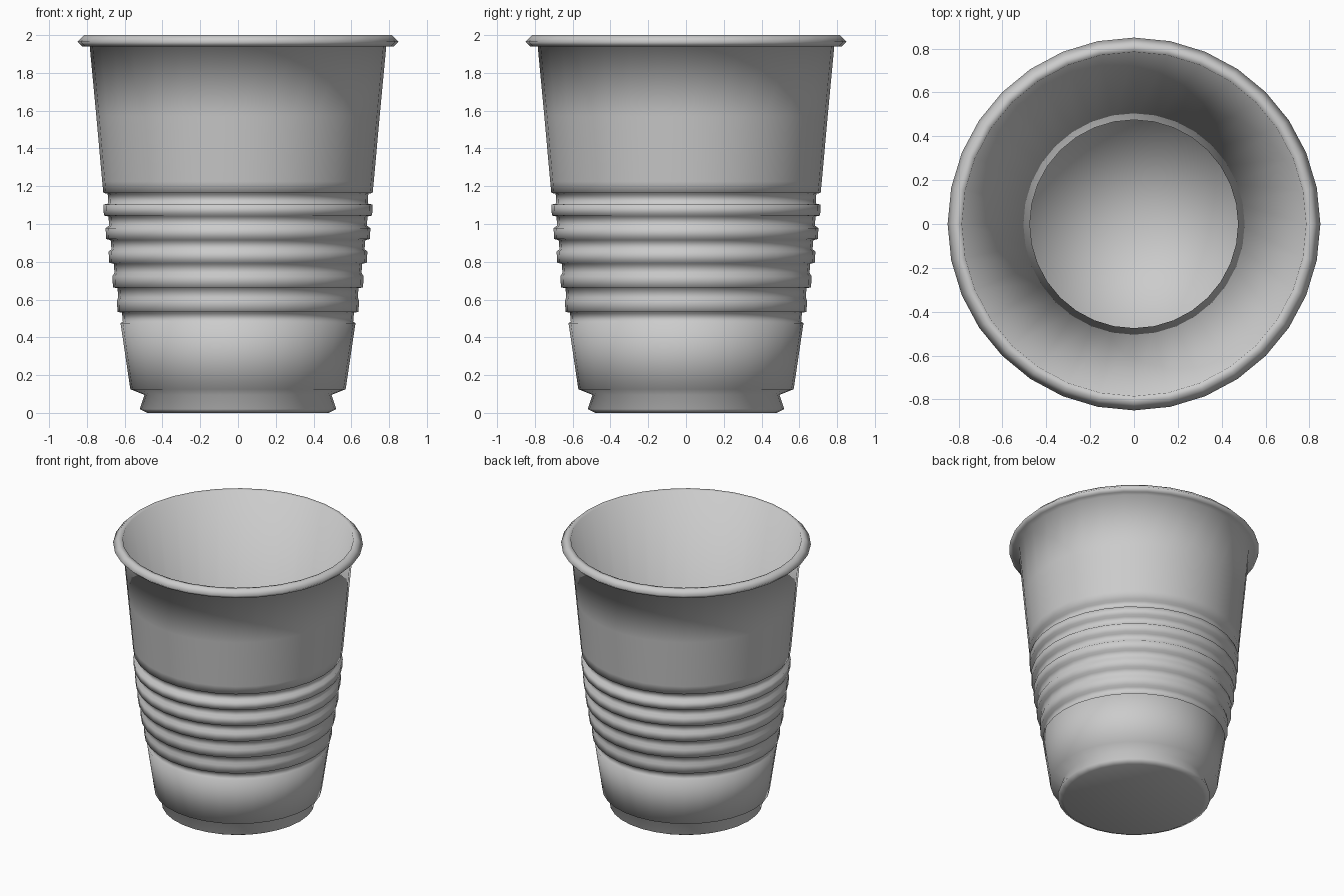
import bpy
import bmesh
from math import cos, sin, tau

if "Cube" in bpy.data.objects:
    bpy.data.objects.remove(bpy.data.objects["Cube"], do_unlink=True)

SIDES = 32

plastic = bpy.data.materials.new("light grey plastic")
plastic.use_nodes = True
colour = (0.6, 0.6, 0.6, 1)
plastic.diffuse_color = colour
plastic.node_tree.nodes["Principled BSDF"].inputs["Base Color"].default_value = colour


def lathe(name, profile):
    """Spin a radius/height profile round z; the last point is on the axis."""
    bm = bmesh.new()
    rings = [[bm.verts.new((r * cos(tau * i / SIDES), r * sin(tau * i / SIDES), z))
              for i in range(SIDES)] for r, z in profile[:-1]]
    for low, high in zip(rings, rings[1:]):
        for i in range(SIDES):
            j = (i + 1) % SIDES
            bm.faces.new((low[i], low[j], high[j], high[i]))
    # Underside and inner floor
    bm.faces.new(rings[0][::-1])
    centre = bm.verts.new((0, 0, profile[-1][1]))
    for i in range(SIDES):
        bm.faces.new((rings[-1][i], rings[-1][(i + 1) % SIDES], centre))
    for face in bm.faces:
        face.smooth = True
    mesh = bpy.data.meshes.new(name)
    bm.to_mesh(mesh)
    bm.free()
    mesh.materials.append(plastic)
    obj = bpy.data.objects.new(name, mesh)
    bpy.context.collection.objects.link(obj)
    return obj


# Foot and lower wall
profile = [(0.48, 0), (0.52, 0.02), (0.495, 0.095), (0.57, 0.125), (0.622, 0.475)]

# Five grip ribs, each with a groove below it
for bottom, radius in ((0.535, 0.638), (0.665, 0.662), (0.795, 0.682),
                       (0.92, 0.698), (1.045, 0.71)):
    profile += [(radius - 0.028, bottom - 0.053), (radius - 0.024, bottom - 0.005),
                (radius, bottom), (radius + 0.003, bottom + 0.058)]

# Top groove, upper wall and rolled rim
profile += [(0.687, 1.108), (0.69, 1.16), (0.713, 1.165), (0.719, 1.225),
            (0.75, 1.57), (0.785, 1.94),
            (0.825, 1.94), (0.85, 1.965), (0.815, 2), (0.785, 1.998)]

# Inner wall, hollow of the foot and floor
profile += [(0.475, 0.1), (0.5, 0.025), (0, 0.025)]

lathe("cup", profile)
